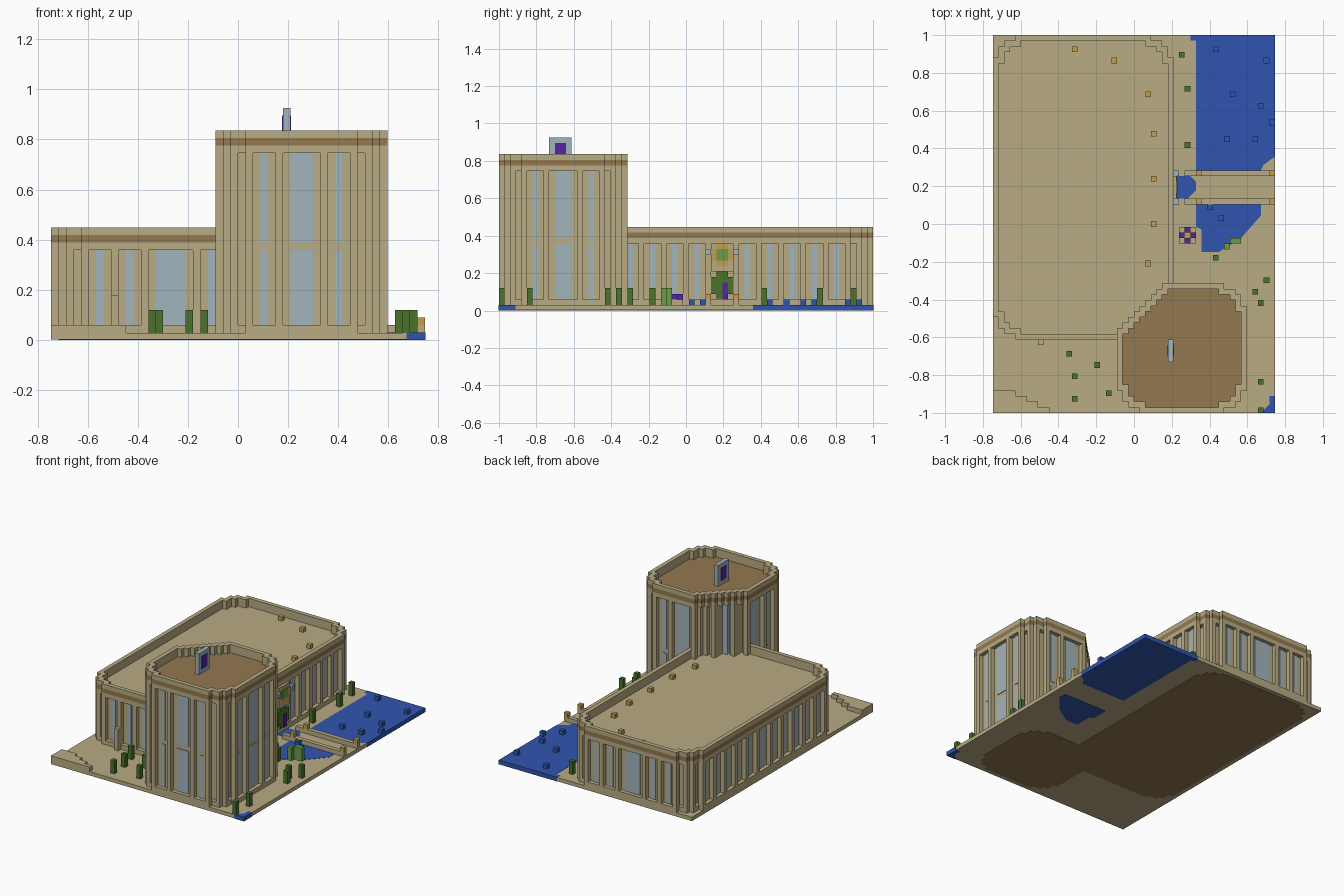
import bpy, bmesh

old = bpy.data.objects.get("Cube")
if old:
    bpy.data.objects.remove(old, do_unlink=True)

UNIT = 2 / 67          # one block
WIDTH, DEPTH = 50, 67  # plan size in blocks


def colour(name, r, g, b):
    m = bpy.data.materials.new(name)
    m.use_nodes = True
    m.diffuse_color = (r, g, b, 1)
    node = next(n for n in m.node_tree.nodes if n.type == 'BSDF_PRINCIPLED')
    node.inputs["Base Color"].default_value = (r, g, b, 1)
    node.inputs["Roughness"].default_value = 0.9
    return m


TAN = colour("sandstone", .48, .41, .23)
BROWN = colour("brown", .29, .19, .08)
GLASS = colour("pale blue glass", .36, .46, .51)
WATER = colour("water blue", .03, .09, .43)
GREEN = colour("dark green", .07, .17, .025)
LIME = colour("light green", .15, .33, .07)
GOLD = colour("gold", .55, .34, .08)
PURPLE = colour("purple", .09, .017, .38)


def pos(i, j, k):
    return ((i - WIDTH / 2) * UNIT, (j - DEPTH / 2) * UNIT, k * UNIT)


def finish(name, bm, *mats):
    bmesh.ops.recalc_face_normals(bm, faces=bm.faces)
    mesh = bpy.data.meshes.new(name)
    bm.to_mesh(mesh)
    bm.free()
    for m in mats:
        mesh.materials.append(m)
    ob = bpy.data.objects.new(name, mesh)
    bpy.context.collection.objects.link(ob)


def boxes(name, mat, spans):
    """One object from block spans (i0, i1, j0, j1, k0, k1)."""
    bm = bmesh.new()
    for a, b, c, d, e, f in spans:
        cube = bmesh.ops.create_cube(bm, size=1)["verts"]
        for v in cube:
            x, y, z = v.co
            v.co = pos(b if x > 0 else a, d if y > 0 else c, f if z > 0 else e)
    finish(name, bm, mat)


def blocks(name, mat, cells, k0, k1):
    boxes(name, mat, [(i, i + 1, j, j + 1, k0, k1) for i, j in cells])


def prism(name, mat, pts, k0, k1):
    bm = bmesh.new()
    face = bm.faces.new([bm.verts.new(pos(i, j, k0)) for i, j in pts])
    top = bmesh.ops.extrude_face_region(bm, geom=[face])["geom"]
    for v in top:
        if isinstance(v, bmesh.types.BMVert):
            v.co.z = k1 * UNIT
    finish(name, bm, mat)


def footprint(rect, corners, inset=0):
    """Rectangle with stepped corners, in order SW, SE, NE, NW."""
    i0, j0, i1, j1 = rect[0] + inset, rect[1] + inset, rect[2] - inset, rect[3] - inset
    turns = (lambda x, y: (i0 + x, j0 + y), lambda x, y: (i1 - y, j0 + x),
             lambda x, y: (i1 - x, j1 - y), lambda x, y: (i0 + y, j1 - x))
    pts = []
    for steps, turn in zip(corners, turns):
        path = [p for k, s in enumerate(steps) for p in ((k, s), (k + 1, s))]
        for p in path + [(len(steps), 0)]:
            q = turn(*p)
            if not pts or pts[-1] != q:
                pts.append(q)
    return pts


def parapet(name, outer, inner, k):
    """Hollow rim of two courses, the lower one a brown stripe outside."""
    bm = bmesh.new()
    rows = [[bm.verts.new(pos(i, j, z)) for i, j in pts]
            for pts, z in ((outer, k), (outer, k + 1), (outer, k + 2), (inner, k + 2), (inner, k))]
    n = len(outer)
    for r in range(len(rows)):
        a, b = rows[r], rows[(r + 1) % len(rows)]
        for s in range(n):
            t = (s + 1) % n
            bm.faces.new((a[s], a[t], b[t], b[s])).material_index = int(r == 0)
    finish(name, bm, TAN, BROWN)


def building(name, rect, corners, eaves, roof, storeys):
    outer, inner = footprint(rect, corners), footprint(rect, corners, 1)
    prism(name + "_floor", BROWN, inner, 0, .1)
    prism(name + "_base", TAN, outer, .9, 2)
    prism(name + "_walls", TAN, inner, 1.5, eaves + .5)
    prism(name + "_cornice", TAN, outer, eaves, eaves + 1)
    prism(name + "_roof", roof, inner, eaves + .9, eaves + 1.05)
    parapet(name + "_parapet", outer, inner, eaves + 1)
    pillars, panes = [], []
    i0, j0, i1, j1 = rect
    sw, se, ne, nw = map(len, corners)
    # Each side: length, length of its end corners, and a plan span from (along, depth)
    sides = (
        (i1 - i0, sw, se, lambda a, b, c, d: (i0 + a, i0 + b, j0 + c, j0 + d)),
        (i1 - i0, nw, ne, lambda a, b, c, d: (i0 + a, i0 + b, j1 - d, j1 - c)),
        (j1 - j0, sw, nw, lambda a, b, c, d: (i0 + c, i0 + d, j0 + a, j0 + b)),
        (j1 - j0, se, ne, lambda a, b, c, d: (i1 - d, i1 - c, j0 + a, j0 + b)))
    for length, start, end, span in sides:
        posts = list(range(4, length // 2 - 2, 4))
        panels = [(p + 2, p + 3) for p in posts[:-1]]
        panels += [(length - b, length - a) for a, b in panels]
        panels.append((posts[-1] + 2, length - posts[-1] - 2))
        for p in posts + [length - 1 - p for p in posts]:
            if start <= p and p + 1 <= length - end:
                pillars.append(span(p, p + 1, 0, 1.1) + (1.9, eaves + .1))
        for a, b in panels:
            if start <= a and b <= length - end:
                panes += [span(a, b, .85, 1.1) + s for s in storeys]
        # Slim posts in the steps of the small corners
        for p, size in ((2, start), (length - 3, end)):
            if size == 4:
                pillars.append(span(p, p + 1, 1, 2.1) + (1.9, eaves + .1))
    boxes(name + "_pilasters", TAN, pillars)
    boxes(name + "_windows", GLASS, panes)


# Ground, raised corner terrace and water
boxes("ground", TAN, [(0, WIDTH, 0, DEPTH, .05, .95)])
prism("corner_terrace", TAN, [(0, 0), (10, 0), (10, 1), (8, 1), (8, 2), (6, 2),
                              (6, 3), (4, 3), (4, 4), (0, 4)], .9, 2)
E, N = WIDTH + .04, DEPTH + .04
prism("north_lake", WATER, [(36, 43), (47.5, 43), (48, 44), (E, 45.5), (E, N),
                            (35, N), (35, 66), (36, 66)], 0, 1)
prism("south_lake", WATER, [(36, 37), (36, 33), (37, 32.5), (37, 28.5), (40, 28.5),
                            (44, 31), (47.5, 35), (47.5, 37)], 0, 1)
prism("door_pool", WATER, [(32, 38), (34.5, 38), (36, 39.5), (36, 41), (35, 42), (32, 42)], .5, 1)
prism("corner_pool", WATER, [(47.5, -.04), (E, -.04), (E, 3), (49, 3), (49, 1.5)], 0, 1)
blocks("ripples", WATER, [(39, 64), (48, 62), (42, 56), (47, 54), (49, 51),
                          (41, 48), (46, 48), (38, 36), (40, 34)], .9, 2)

# Long hall and corner tower
ROUND = (4, 2, 1, 1)
building("hall", (0, 13, 32, 67), [ROUND] * 4, 12, TAN, [(2, 12)])
building("tower", (22, 0, 45, 23), [ROUND] * 3 + [tuple(range(8, 0, -1))], 25, BROWN,
         [(2, 12), (13, 25)])
boxes("tower_diagonal_pilasters", TAN, [(24, 25, 15, 17, 12, 25.1), (27, 28, 18, 20, 12, 25.1)])
panes = []
for k in (2, 3):
    i, j = 23 + k, 14 + k
    panes += [(i, i + 1, j - .1, j + .15, 13, 25), (i - .15, i + .1, j - 1, j, 13, 25)]
boxes("tower_diagonal_windows", GLASS, panes)
boxes("wall_post", TAN, [(8, 9, 12, 13.1, .9, 6)])

# Roof sign and roof lamps
boxes("roof_sign_frame", GLASS, [(31, 32, 9, 13, 26, 31)])
boxes("roof_sign_panel", PURPLE, [(30.9, 32.1, 10, 12, 27, 30)])
blocks("roof_lamps", GOLD, [(14, 64), (21, 62), (27, 56), (28, 49), (28, 41),
                            (28, 33), (27, 26)], 13, 14)

# Footbridge with rails and end lamps
boxes("bridge_rails", TAN, [(34, WIDTH, j, j + 1, .9, 2) for j in (37, 42)])
blocks("bridge_lamps", GOLD, [(49, 37), (49, 42), (36, 37), (36, 42)], 2, 3)

# Entrance on the hall's long side
boxes("entrance_sign", TAN, [(31, 32.5, 38, 42, 7, 12)])
boxes("entrance_emblem", GOLD, [(32.4, 32.6, 38, 42, 9, 11), (32.4, 32.6, 39, 41, 8, 12)])
boxes("entrance_emblem_centre", LIME, [(32.5, 32.7, 39, 41, 9, 11)])
boxes("entrance_lights", GLASS, [(32, 33, j, j + 1, 10, 11) for j in (37, 42)])
boxes("entrance_hedge", GREEN, [(31, 32.2, 38, 42, 3, 6), (31, 32.2, 39, 41, 2, 7)])
boxes("entrance_banner", PURPLE, [(32, 32.4, 40, 41, 2, 5)])

# Table with seats on the plaza
blocks("plaza_table", GOLD, [(34, 31)], .9, 2.5)
blocks("plaza_seats", PURPLE, [(33, 31), (35, 31), (34, 30), (34, 32)], 2, 3)
blocks("plaza_seat_bases", TAN, [(33, 31), (35, 31), (34, 30), (34, 32), (33, 30),
                                 (35, 30), (33, 32), (35, 32)], .9, 2)

# Shrubs
blocks("shrubs", GREEN, [(13, 10), (14, 6), (14, 2), (18, 8), (20, 3), (48, 23), (46, 21),
                         (47, 19), (47, 5), (47, 0), (33, 63), (34, 57), (34, 47), (39, 27)], .9, 4)
blocks("light_shrubs", LIME, [(41, 29), (42, 30), (43, 30)], .9, 4)
